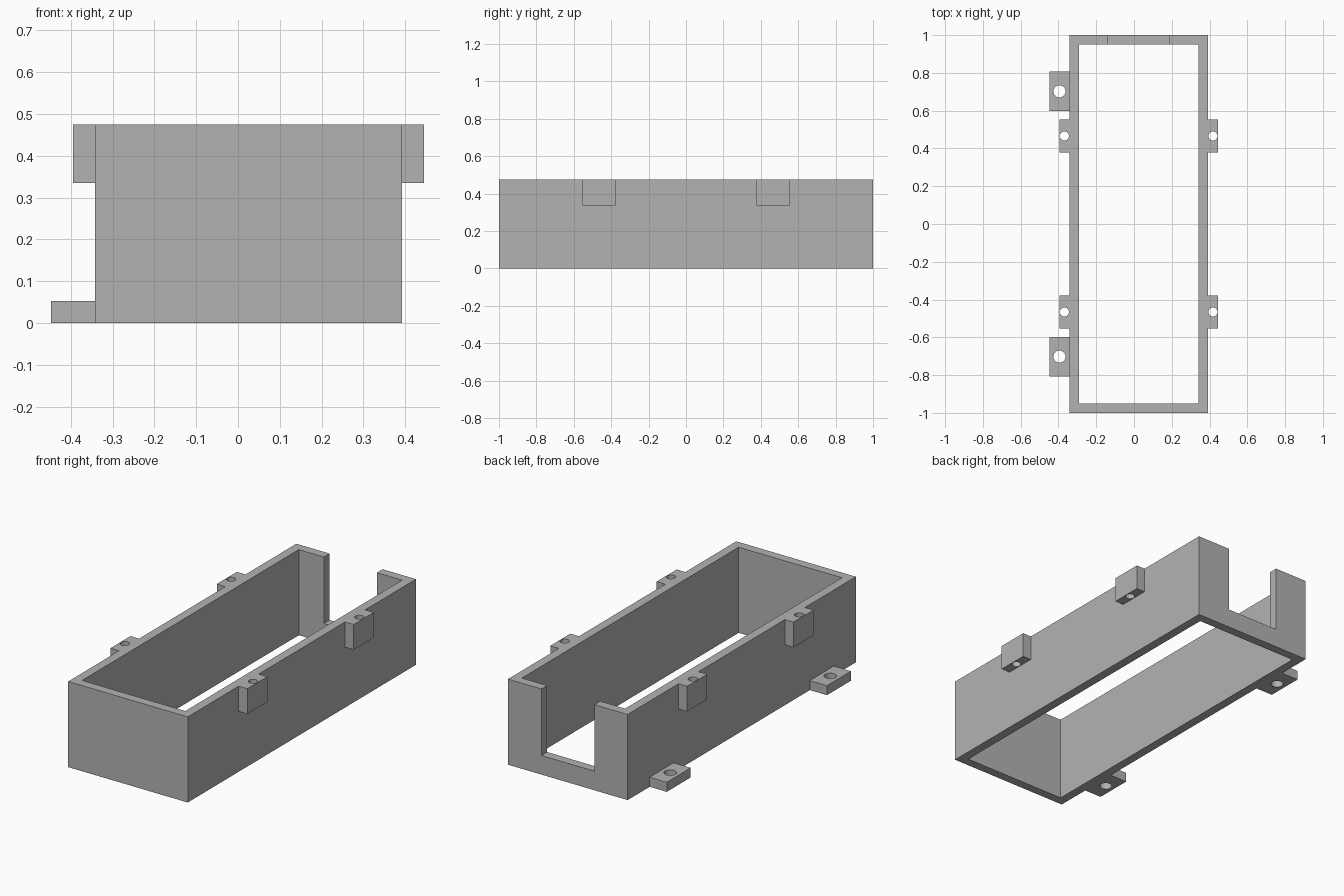
import bpy
from mathutils import Vector

cube = bpy.data.objects.get("Cube")
if cube:
    bpy.data.objects.remove(cube, do_unlink=True)

# Main dimensions
LEFT, RIGHT = 0.392, -0.342      # outer faces of the long walls
HALF_LENGTH, HEIGHT, WALL = 1.0, 0.475, 0.05
TAB_OUT, TAB_BOTTOM = 0.053, 0.335
FOOT_OUT, FOOT_TOP = 0.105, 0.053

grey = bpy.data.materials.new("plain_grey")
grey.use_nodes = True
colour = (0.45, 0.45, 0.45, 1)
grey.diffuse_color = colour
grey.node_tree.nodes["Principled BSDF"].inputs["Base Color"].default_value = colour


def box(name, low, high):
    """Box spanning two opposite corners."""
    low, high = Vector(low), Vector(high)
    bpy.ops.mesh.primitive_cube_add(size=1, location=(low + high) / 2)
    obj = bpy.context.object
    obj.name = name
    obj.scale = high - low
    bpy.ops.object.transform_apply(location=False, rotation=False, scale=True)
    obj.data.materials.append(grey)
    return obj


def cut(obj, cutter):
    """Subtract the cutter and remove it."""
    cutter.hide_render = True
    mod = obj.modifiers.new("cut", 'BOOLEAN')
    mod.operation = 'DIFFERENCE'
    mod.solver = 'EXACT'
    mod.object = cutter
    bpy.context.view_layer.objects.active = obj
    bpy.ops.object.modifier_apply(modifier=mod.name)
    bpy.data.objects.remove(cutter, do_unlink=True)


def drilled_block(name, low, high, radius):
    """Block with a vertical round hole through its middle."""
    block = box(name, low, high)
    bpy.ops.mesh.primitive_cylinder_add(vertices=32, radius=radius, depth=1,
                                        location=block.location)
    hole = bpy.context.object
    hole.data.materials.append(grey)
    cut(block, hole)
    bpy.context.view_layer.objects.active = block
    block.select_set(True)
    bpy.ops.object.shade_smooth_by_angle()
    return block


# Open rectangular frame with a notch in the back wall
frame = box("frame", (RIGHT, -HALF_LENGTH, 0), (LEFT, HALF_LENGTH, HEIGHT))
cut(frame, box("inside_cutter", (RIGHT + WALL, WALL - HALF_LENGTH, -0.1),
               (LEFT - WALL, HALF_LENGTH - WALL, HEIGHT + 0.1)))
cut(frame, box("notch_cutter", (-0.138, HALF_LENGTH - 2 * WALL, 0.106),
               (0.187, HALF_LENGTH + 0.1, HEIGHT + 0.1)))

for end, sign in (("front", -1), ("back", 1)):
    # Screw tabs at the rim of both long walls
    y0, y1 = sorted((sign * 0.378, sign * 0.554))
    drilled_block(f"{end}_left_tab", (LEFT, y0, TAB_BOTTOM),
                  (LEFT + TAB_OUT, y1, HEIGHT), 0.024)
    drilled_block(f"{end}_right_tab", (RIGHT - TAB_OUT, y0, TAB_BOTTOM),
                  (RIGHT, y1, HEIGHT), 0.024)
    # Mounting feet at the base of the right wall
    y0, y1 = sorted((sign * 0.597, sign * 0.807))
    drilled_block(f"{end}_foot", (RIGHT - FOOT_OUT, y0, 0),
                  (RIGHT, y1, FOOT_TOP), 0.032)
